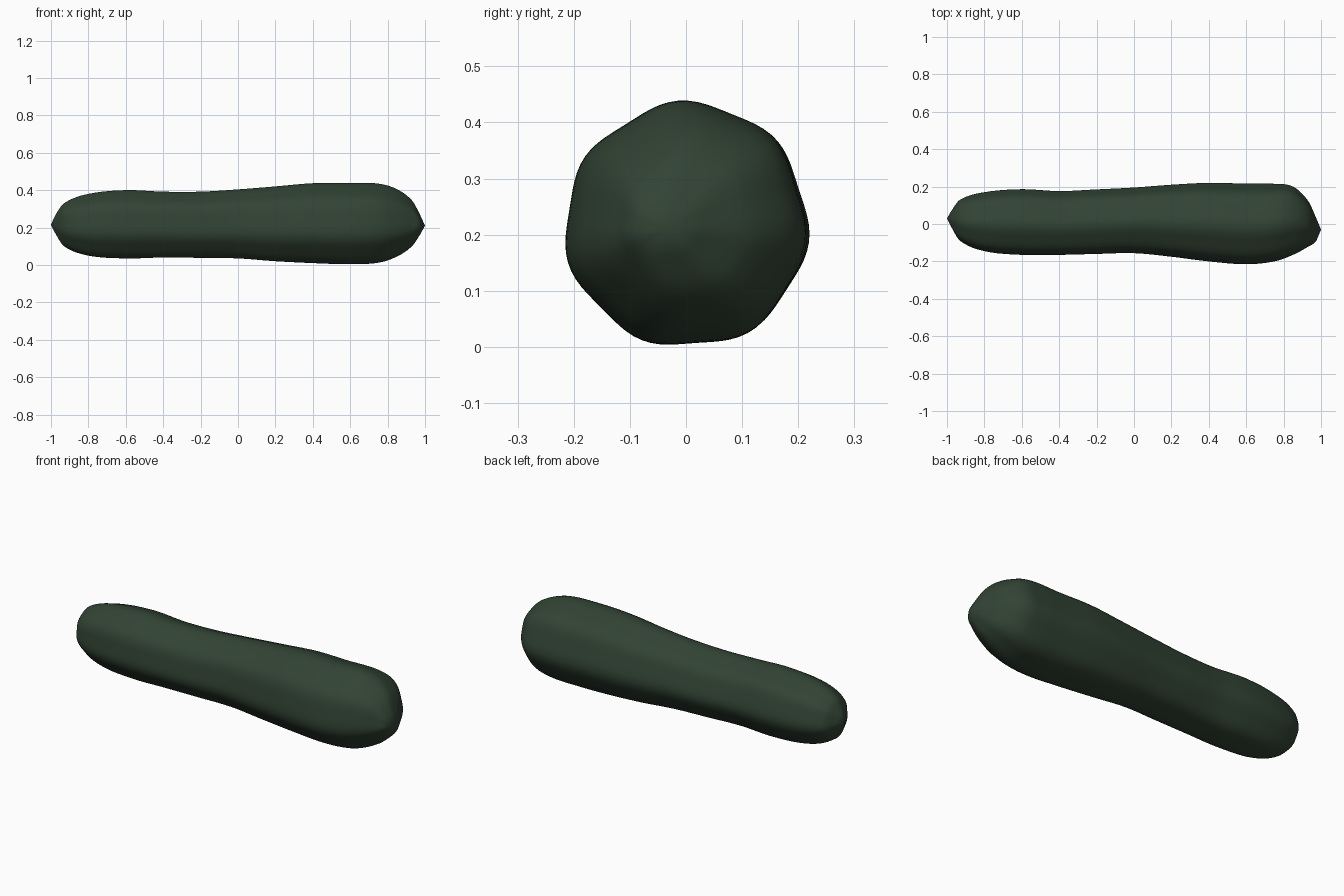
import bpy, bmesh
from math import sin, cos, pi, radians

cube = bpy.data.objects.get("Cube")
if cube:
    bpy.data.objects.remove(cube, do_unlink=True)

skin = bpy.data.materials.new("dark_green_skin")
skin.use_nodes = True
green = (0.031, 0.056, 0.034, 1)
skin.diffuse_color = green
bsdf = next(n for n in skin.node_tree.nodes if n.type == 'BSDF_PRINCIPLED')
bsdf.inputs["Base Color"].default_value = green
bsdf.inputs["Roughness"].default_value = 0.7

# Stations along the body: x, y low, y high, z low, z high
stations = [
    (-0.98, -.01, .065, .175, .26), (-.93, -.09, .13, .10, .33),
    (-.8, -.145, .17, .05, .38), (-.6, -.165, .186, .035, .40),
    (-.4, -.165, .176, .04, .392), (-.2, -.16, .185, .038, .392),
    (0, -.156, .195, .035, .404), (.2, -.175, .21, .02, .42),
    (.4, -.20, .22, .01, .437), (.6, -.215, .216, .004, .438),
    (.75, -.20, .215, .012, .435), (.85, -.165, .20, .045, .405),
    (.93, -.122, .125, .10, .345), (.975, -.09, .03, .165, .265),
]
SIDES, STEPS = 84, 6


def spline(a, b, c, d, t):
    """Smooth curve from b to c, with uneven station spacing."""
    h = c[0] - b[0]
    out = [b[0] + h * t]
    for i in range(1, len(b)):
        m0 = (c[i] - a[i]) / (c[0] - a[0]) * h
        m1 = (d[i] - b[i]) / (d[0] - b[0]) * h
        out.append((2*t**3 - 3*t*t + 1) * b[i] + (t**3 - 2*t*t + t) * m0
                   + (3*t*t - 2*t**3) * c[i] + (t**3 - t*t) * m1)
    return out


def fit(values, low, high):
    a, b = min(values), max(values)
    return [low + (v - a) / (b - a) * (high - low) for v in values]


# Seven soft lengthwise ridges, with faint rings round the underside
def section(bm, x, y0, y1, z0, z1):
    ys, zs = [], []
    for k in range(SIDES):
        a = 2 * pi * k / SIDES
        r = 1 + .022 * cos(7 * (a - radians(95))) + .008 * cos(3 * a + 1 + 2 * x)
        r += .006 * max(0, -sin(a)) * sin(70 * x)
        ys.append(r * cos(a))
        zs.append(r * sin(a))
    return [bm.verts.new((x, y, z))
            for y, z in zip(fit(ys, y0, y1), fit(zs, z0, z1))]


bm = bmesh.new()
first = (-1, .03, .03, .215, .215)
last = (1, -.03, -.03, .21, .21)
pts = [first] + stations + [last]
rings = []
for i in range(1, len(pts) - 2):
    for s in range(STEPS):
        rings.append(section(bm, *spline(*pts[i - 1:i + 3], s / STEPS)))
rings.append(section(bm, *stations[-1]))

# Skin between rings, then pointed ends
for a, b in zip(rings, rings[1:]):
    for k in range(SIDES):
        j = (k + 1) % SIDES
        bm.faces.new((a[k], a[j], b[j], b[k]))
for ring, tip in ((rings[0], first), (rings[-1], last)):
    v = bm.verts.new((tip[0], tip[1], tip[3]))
    for k in range(SIDES):
        bm.faces.new((v, ring[k], ring[(k + 1) % SIDES]))
bmesh.ops.recalc_face_normals(bm, faces=bm.faces)
for f in bm.faces:
    f.smooth = True

mesh = bpy.data.meshes.new("cucumber_body")
bm.to_mesh(mesh)
bm.free()
mesh.materials.append(skin)
body = bpy.data.objects.new("cucumber_body", mesh)
bpy.context.collection.objects.link(body)
